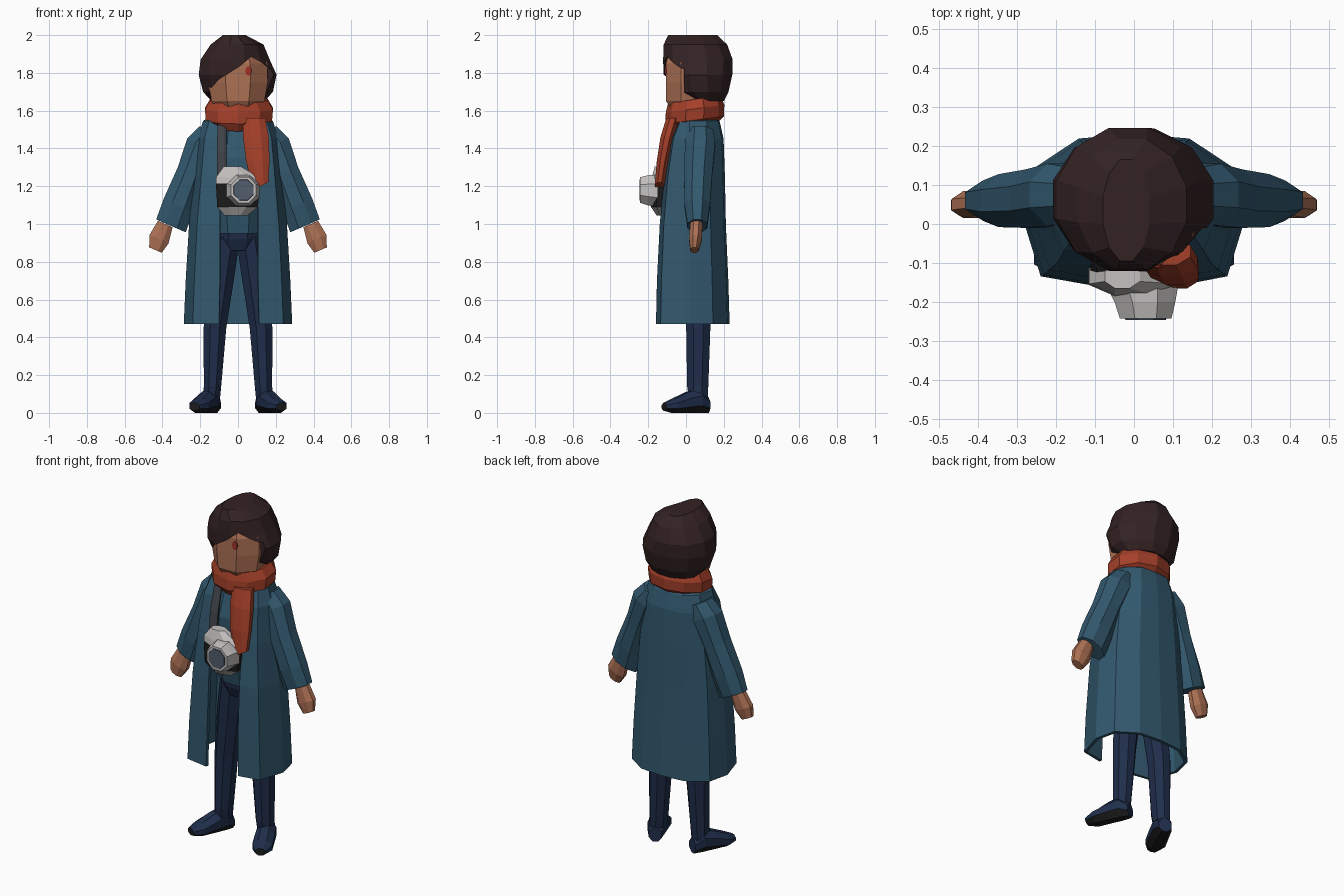
import bpy, bmesh, math
from mathutils import Vector as V

if "Cube" in bpy.data.objects:
    bpy.data.objects.remove(bpy.data.objects["Cube"])


def mat(name, r, g, b):
    m = bpy.data.materials.new(name)
    m.diffuse_color = (r, g, b, 1)
    m.use_nodes = True
    m.node_tree.nodes["Principled BSDF"].inputs["Base Color"].default_value = m.diffuse_color
    return m


COAT = mat("coat blue", .032, .098, .155)
SKIN = mat("skin", .42, .165, .09)
SCARF = mat("scarf red", .37, .05, .022)
HAIR = mat("hair brown", .034, .016, .017)
PANTS = mat("trouser navy", .014, .027, .070)
BLACK = mat("black", .012, .011, .011)
WHITE = mat("camera white", .55, .53, .52)
LENS = mat("lens grey", .085, .11, .15)
STRAP = mat("strap grey", .05, .055, .065)
MARK = mat("nose red", .36, .03, .02)


def finish(name, bm, mats, rule=None):
    bmesh.ops.recalc_face_normals(bm, faces=bm.faces)
    if rule:
        for f in bm.faces:
            f.material_index = rule(f)
    me = bpy.data.meshes.new(name)
    bm.to_mesh(me)
    bm.free()
    ob = bpy.data.objects.new(name, me)
    for m in mats:
        me.materials.append(m)
    bpy.context.collection.objects.link(ob)
    return ob


def loft(name, rings, mats, n=8, rule=None):
    """Skin closed n-gon rings, each given as centre and two half-axes."""
    bm = bmesh.new()
    ang = [(i + .5) * 2 * math.pi / n for i in range(n)]
    mx = max(math.cos(a) for a in ang)
    my = max(math.sin(a) for a in ang)
    rows = [[bm.verts.new(V(c) + V(u) * math.cos(a) / mx + V(v) * math.sin(a) / my)
             for a in ang] for c, u, v in rings]
    for p, q in zip(rows, rows[1:]):
        for i in range(n):
            j = (i + 1) % n
            bm.faces.new((p[i], p[j], q[j], q[i]))
    bm.faces.new(rows[0])
    bm.faces.new(rows[-1])
    return finish(name, bm, mats, rule)


def stack(name, rows, mats, n=8, tilt=0, rule=None):
    """Vertical loft from rows of (z, cx, cy, rx, ry)."""
    return loft(name, [((x, y, z), (rx, 0, 0), (0, ry, tilt))
                       for z, x, y, rx, ry in rows], mats, n, rule)


def prism(name, pts, y0, y1, mats):
    """Extrude an x-z outline along y."""
    bm = bmesh.new()
    a = [bm.verts.new((x, y0, z)) for x, z in pts]
    b = [bm.verts.new((x, y1, z)) for x, z in pts]
    bm.faces.new(a)
    bm.faces.new(b)
    for i in range(len(pts)):
        j = (i + 1) % len(pts)
        bm.faces.new((a[i], a[j], b[j], b[i]))
    return finish(name, bm, mats)


# head with a small red mark on the face
stack("head", [(1.58, 0, .04, .10, .10), (1.65, 0, .03, .14, .135), (1.75, 0, .03, .158, .137),
               (1.85, 0, .03, .155, .137), (1.93, 0, .03, .11, .11)], [SKIN])
prism("nose_mark", [(.055 + .017 * math.cos(i * math.pi / 4), 1.81 + .026 * math.sin(i * math.pi / 4))
                    for i in range(8)], -.111, -.103, [MARK])

# hair, with the face opening cut below a swept fringe
hair = stack("hair", [(1.65, 0, .10, .14, .10), (1.70, 0, .075, .185, .15), (1.79, -.002, .063, .206, .182),
                      (1.87, -.015, .063, .183, .184), (1.95, -.005, .05, .14, .168),
                      (2.0, -.02, .035, .06, .13)], [HAIR], 12)
cut = prism("face_cutter", [(-.168, 1.55), (-.168, 1.69), (-.10, 1.765), (.01, 1.835), (.07, 1.885),
                            (.125, 1.855), (.16, 1.825), (.3, 1.80), (.3, 1.55)], -.4, -.01, [HAIR])
cut.hide_render = True
cut.display_type = 'WIRE'
mod = hair.modifiers.new("face opening", 'BOOLEAN')
mod.operation = 'DIFFERENCE'
mod.object = cut
mod.solver = 'EXACT'

# scarf: neck wrap and hanging tail
stack("scarf_wrap", [(1.51, 0, .04, .12, .12), (1.55, .005, .045, .175, .155), (1.61, .005, .048, .18, .155),
                     (1.66, .005, .045, .15, .14), (1.65, .005, .04, .10, .10)], [SCARF], 10, .02)
loft("scarf_tail", [((.085, -.07, 1.56), (.06, 0, 0), (0, .035, 0)),
                    ((.095, -.10, 1.46), (.068, 0, 0), (0, .035, 0)),
                    ((.105, -.125, 1.33), (.062, 0, 0), (0, .03, 0)),
                    ((.12, -.14, 1.20), (.04, 0, .02), (0, .025, 0))], [SCARF])

# shirt and hips under the coat
stack("shirt", [(.95, 0, .04, .13, .10), (1.1, 0, .03, .15, .12), (1.35, 0, .03, .15, .12),
                (1.53, 0, .06, .12, .10)], [COAT])
stack("hips", [(.86, 0, .05, .09, .07), (.92, 0, .045, .12, .09), (.97, 0, .04, .12, .09)], [PANTS])

# open-fronted coat shell
bm = bmesh.new()
rows = []
for z, r, yf, yb, g in [(1.575, .12, .0, .14, .09), (1.54, .178, -.03, .17, .10), (1.45, .205, -.07, .19, .10),
                        (1.25, .225, -.105, .197, .105), (1.0, .25, -.13, .202, .105),
                        (.7, .268, -.145, .215, .105), (.47, .278, -.15, .222, .11)]:
    half = [(g, yf), (.84 * r, yf * .85), (r, .02), (.9 * r, .62 * yb), (.5 * r, .95 * yb)]
    ring = half + [(0, yb)] + [(-x * (.9 if i == 4 else 1), y) for i, (x, y) in enumerate(half[::-1])]
    rows.append([bm.verts.new((x, y, z)) for x, y in ring])
for p, q in zip(rows, rows[1:]):
    for i in range(len(p) - 1):
        bm.faces.new((p[i], p[i + 1], q[i + 1], q[i]))
coat = finish("coat", bm, [COAT])
sol = coat.modifiers.new("cloth thickness", 'SOLIDIFY')
sol.thickness = .018
sol.offset = 0

# limbs, mirrored
for s, side in ((1, "left"), (-1, "right")):
    def limb(name, pts, mats):
        loft(side + name, [((s * x, y, z), (s * .92 * w, 0, .4 * w), (0, d, 0))
                           for x, y, z, w, d in pts], mats)
    limb("_sleeve", [(.14, .075, 1.49, .07, .07), (.19, .075, 1.42, .085, .08), (.25, .065, 1.27, .075, .075),
                     (.315, .06, 1.10, .085, .068), (.355, .06, .99, .085, .052)], [COAT])
    limb("_hand", [(.385, .055, 1.0, .042, .032), (.418, .05, .92, .055, .034),
                   (.437, .045, .862, .036, .022)], [SKIN])
    stack(side + "_leg", [(.08, s * .14, .065, .045, .05), (.14, s * .135, .062, .046, .056),
                          (.45, s * .122, .065, .06, .064), (.75, s * .085, .055, .07, .07),
                          (.93, s * .06, .05, .07, .075)], [PANTS])
    # foot turned outwards, with a dark sole
    d = V((s * .42, -.91, 0)).normalized()
    w = V((-d.y, d.x, 0))
    rings = []
    for t, hw, h in ((0, .035, .08), (.05, .05, .13), (.12, .053, .11), (.20, .055, .075), (.255, .03, .04)):
        c = V((s * .123, .115, .012 * (t > .25))) + d * t
        rings.append((c + V((0, 0, h / 2)), w * hw, V((0, 0, h / 2))))
    loft(side + "_foot", rings, [PANTS, BLACK],
         rule=lambda f: int(f.calc_center_median().z < .032))

# camera: body with dark grip band, lens barrel, glass and strap
stack("camera_body", [(1.045, -.01, -.125, .06, .03), (1.09, -.002, -.135, .108, .05),
                      (1.215, -.002, -.135, .115, .05), (1.25, -.005, -.135, .11, .045),
                      (1.305, -.03, -.135, .045, .03)], [WHITE, BLACK],
      rule=lambda f: int(1.1 < f.calc_center_median().z < 1.2))
loft("camera_lens", [((.02, -.15, 1.175), (.095, 0, 0), (0, 0, .085)),
                     ((.028, -.20, 1.178), (.078, 0, 0), (0, 0, .08)),
                     ((.03, -.243, 1.18), (.066, 0, 0), (0, 0, .068))], [WHITE])
loft("lens_glass", [((.03, -.240, 1.18), (.054, 0, 0), (0, 0, .056)),
                    ((.03, -.247, 1.18), (.052, 0, 0), (0, 0, .054))], [LENS])
loft("camera_strap", [((-.085, -.06, 1.53), (.024, 0, 0), (0, .012, 0)),
                      ((-.085, -.10, 1.38), (.026, 0, 0), (0, .012, 0)),
                      ((-.085, -.12, 1.20), (.026, 0, 0), (0, .012, 0))], [STRAP])
